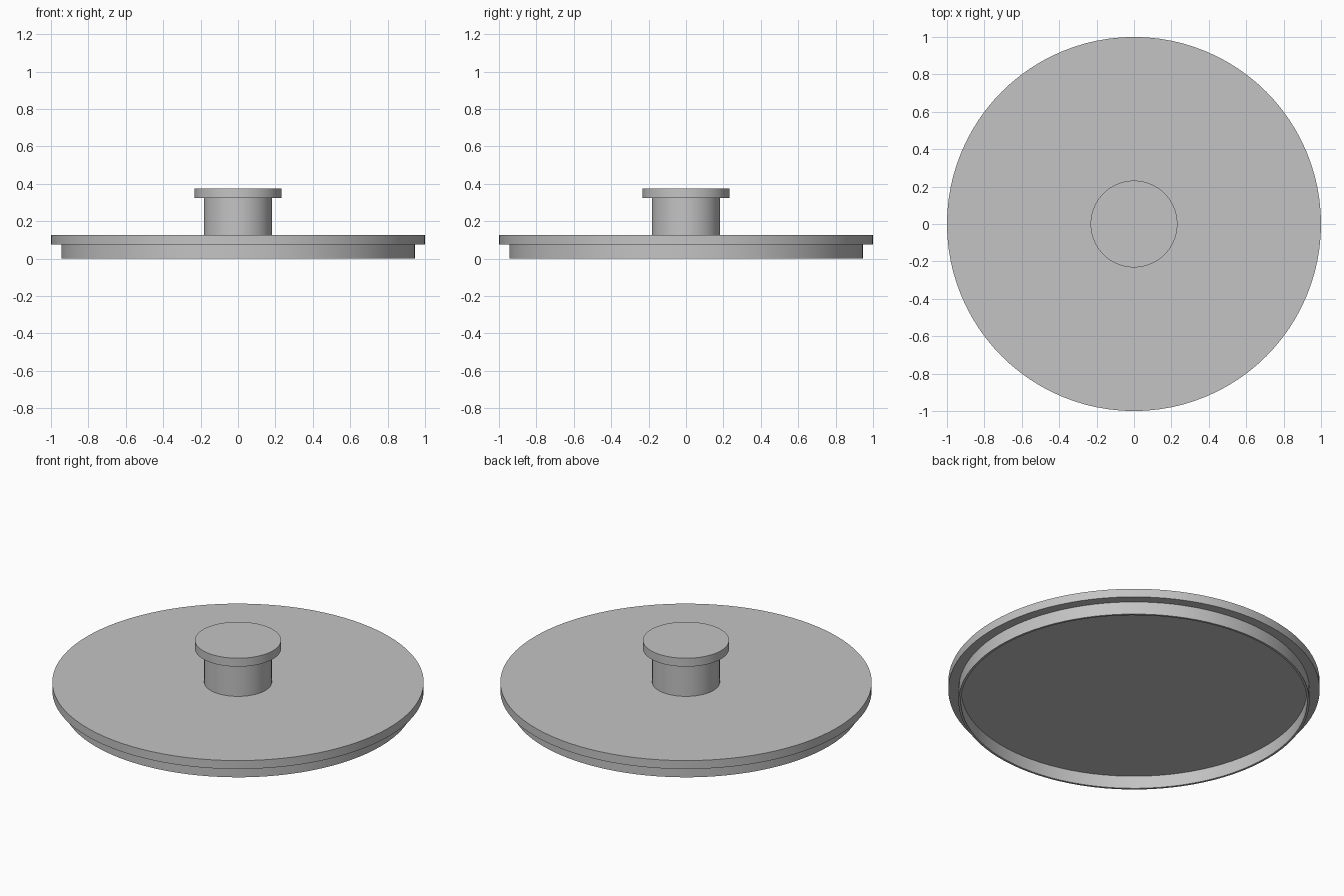
import bpy
import math

SEGMENTS = 96

cube = bpy.data.objects.get("Cube")
if cube:
    bpy.data.objects.remove(cube, do_unlink=True)

# One plain grey material
grey = bpy.data.materials.new("plain_grey")
grey.use_nodes = True
grey.diffuse_color = (0.55, 0.55, 0.55, 1)
grey.node_tree.nodes["Principled BSDF"].inputs["Base Color"].default_value = grey.diffuse_color


def finish(obj, name):
    obj.name = name
    obj.data.name = name
    obj.data.materials.append(grey)
    bpy.ops.object.select_all(action="DESELECT")
    obj.select_set(True)
    bpy.context.view_layer.objects.active = obj
    bpy.ops.object.shade_smooth_by_angle(angle=math.radians(30))
    return obj


def disc(name, radius, bottom, top):
    bpy.ops.mesh.primitive_cylinder_add(
        vertices=SEGMENTS, radius=radius, depth=top - bottom,
        location=(0, 0, (bottom + top) / 2))
    return finish(bpy.context.object, name)


def ring(name, outer, inner, bottom, top):
    profile = [(outer, bottom), (outer, top), (inner, top), (inner, bottom)]
    n = len(profile)
    verts, faces = [], []
    for i in range(SEGMENTS):
        a = math.tau * i / SEGMENTS
        verts += [(r * math.sin(a), r * math.cos(a), z) for r, z in profile]
        j = (i + 1) % SEGMENTS
        for k in range(n):
            m = (k + 1) % n
            faces.append((i * n + k, i * n + m, j * n + m, j * n + k))
    mesh = bpy.data.meshes.new(name)
    mesh.from_pydata(verts, [], faces)
    mesh.update()
    obj = bpy.data.objects.new(name, mesh)
    bpy.context.collection.objects.link(obj)
    return finish(obj, name)


# Lid plate with a thin locating lip below
disc("lid_plate", 1.0, 0.075, 0.125)
ring("locating_lip", 0.945, 0.932, 0.0, 0.075)

# Knob: stem and wider cap
disc("knob_stem", 0.182, 0.125, 0.325)
disc("knob_cap", 0.232, 0.325, 0.375)
